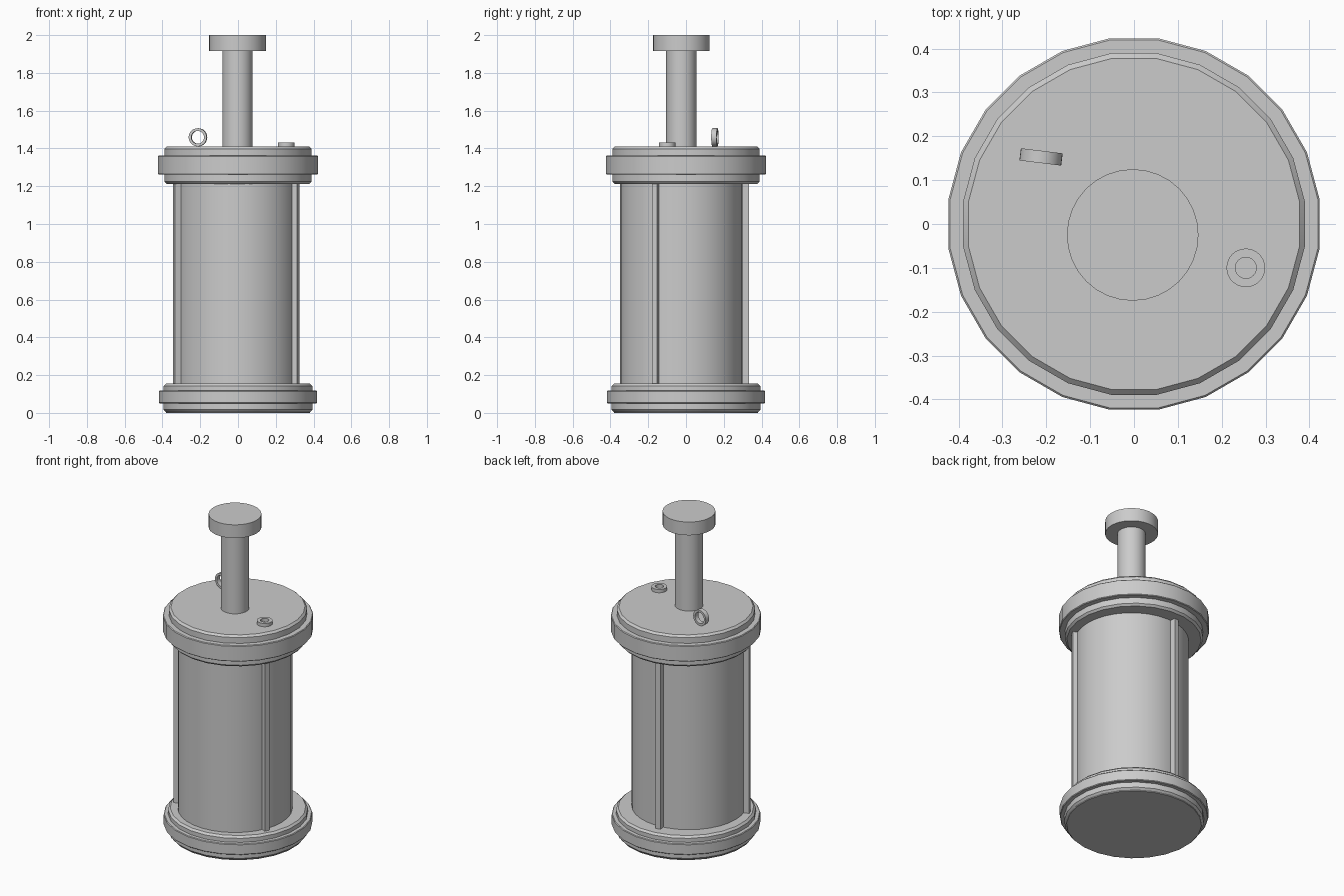
import bpy, bmesh
from math import sin, cos, pi, atan2, radians

if "Cube" in bpy.data.objects:
    bpy.data.objects.remove(bpy.data.objects["Cube"])


def lathe(name, profile, loc=(0, 0, 0), rot=(0, 0, 0), segs=32, phase=0.0, closed=False):
    """Revolve (radius, height) points; open profiles are capped, closed ones form a ring."""
    bm = bmesh.new()
    rings = []
    for r, z in profile:
        rings.append([bm.verts.new((r * cos(2 * pi * i / segs + phase),
                                    r * sin(2 * pi * i / segs + phase), z))
                      for i in range(segs)])
    pairs = list(zip(rings, rings[1:]))
    if closed:
        pairs.append((rings[-1], rings[0]))
    for a, b in pairs:
        for i in range(segs):
            j = (i + 1) % segs
            bm.faces.new((a[i], a[j], b[j], b[i]))
    if not closed:
        bm.faces.new(rings[0][::-1])
        bm.faces.new(rings[-1])
    bmesh.ops.recalc_face_normals(bm, faces=bm.faces)
    return finish(name, bm, loc, rot)


def finish(name, bm, loc, rot):
    mesh = bpy.data.meshes.new(name)
    bm.to_mesh(mesh)
    bm.free()
    ob = bpy.data.objects.new(name, mesh)
    bpy.context.collection.objects.link(ob)
    ob.location, ob.rotation_euler = loc, rot
    bpy.ops.object.select_all(action='DESELECT')
    ob.select_set(True)
    bpy.context.view_layer.objects.active = ob
    bpy.ops.object.shade_smooth_by_angle(angle=radians(30))
    return ob


def disc(r, z0, z1, b):
    """Profile of a disc with chamfered rims."""
    return [(r - b, z0), (r, z0 + b), (r, z1 - b), (r - b, z1)]


CX, CY = -0.003, -0.025  # axis of the barrel and plunger

# End caps: a narrow bevelled disc with a wider band around it
lathe("base_cap", disc(0.397, 0.005, 0.155, 0.012), segs=24, phase=pi / 24)
lathe("base_band", disc(0.422, 0.05, 0.118, 0.004), segs=24, phase=pi / 24)
lathe("base_foot", disc(0.385, 0.0, 0.02, 0.002), segs=24, phase=pi / 24)
lathe("top_cap", disc(0.393, 1.213, 1.41, 0.012), segs=24, phase=pi / 24)
lathe("top_band", disc(0.427, 1.262, 1.362, 0.004), segs=24, phase=pi / 24)

# Barrel
lathe("barrel", [(0.325, 0.1), (0.325, 1.25)], (CX, CY, 0))

# Three tie rods along the barrel
for i, (x, y) in enumerate([(0.302, -0.16), (-0.322, -0.142), (-0.037, 0.314)]):
    bm = bmesh.new()
    bmesh.ops.create_cube(bm, size=1.0)
    bmesh.ops.scale(bm, vec=(0.036, 0.03, 1.12), verts=bm.verts)
    finish(f"tie_rod_{i + 1}", bm, (x, y, 0.68), (0, 0, atan2(y - CY, x - CX)))

# Plunger shaft and push head
lathe("plunger_shaft", [(0.08, 1.38), (0.08, 1.95)], (CX, CY, 0))
lathe("plunger_head", [(0.15, 1.917), (0.15, 2.0)], (CX, CY, 0))

# Hollow terminal post on the lid
lathe("terminal", [(0.024, 1.4), (0.044, 1.4), (0.044, 1.431), (0.024, 1.431)],
      (0.255, -0.1, 0), closed=True)

# Upright pull ring on the lid
lathe("pull_ring", [(0.034, -0.014), (0.048, -0.014), (0.048, 0.014), (0.034, 0.014)],
      (-0.212, 0.153, 1.459), (pi / 2, 0, radians(-7)), closed=True)
